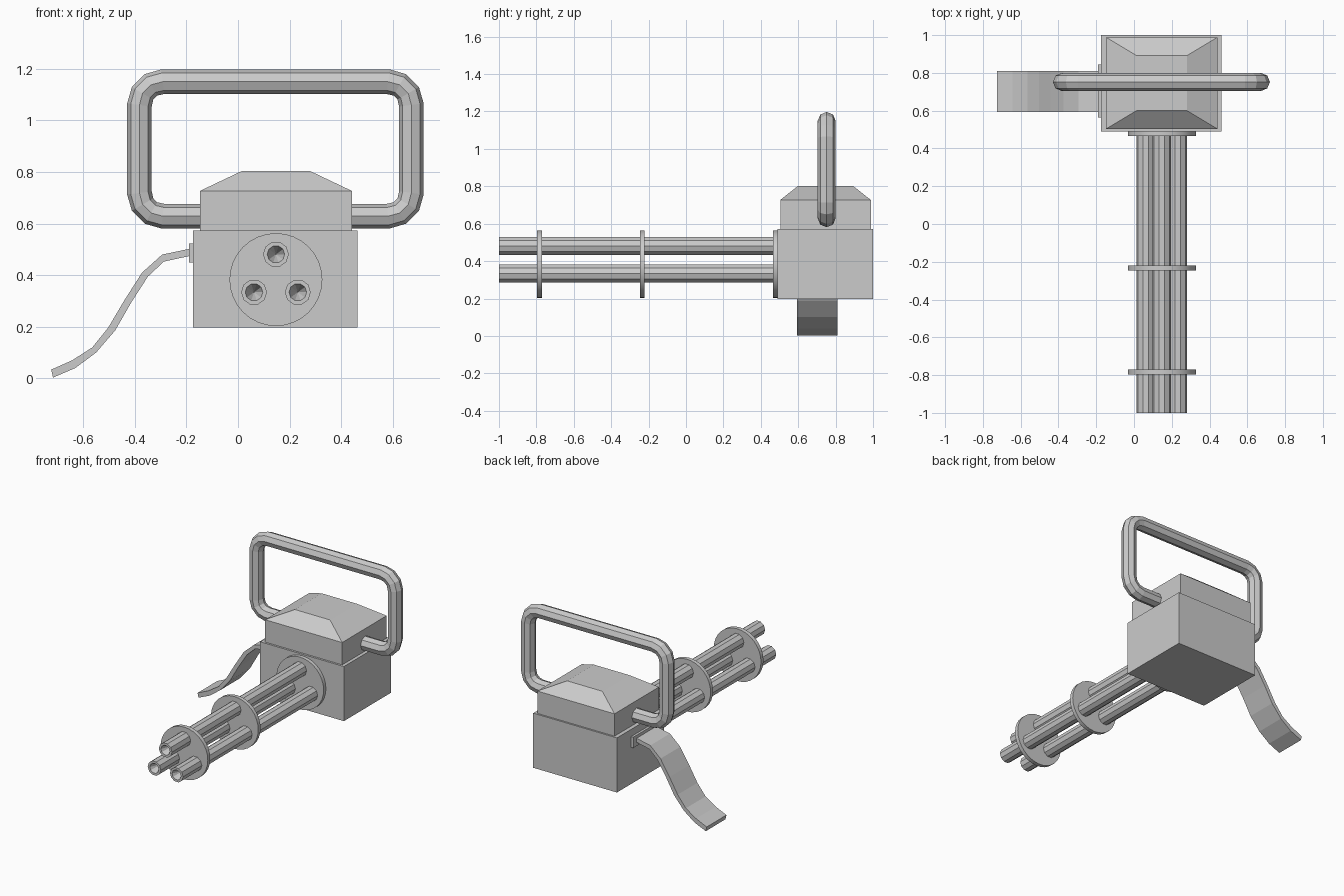
import bpy, bmesh
from math import sin, cos, pi, radians

if "Cube" in bpy.data.objects:
    bpy.data.objects.remove(bpy.data.objects["Cube"])

CX, CZ = 0.147, 0.383  # barrel cluster axis


def finish(name, bm):
    bmesh.ops.recalc_face_normals(bm, faces=bm.faces)
    me = bpy.data.meshes.new(name)
    bm.to_mesh(me)
    bm.free()
    ob = bpy.data.objects.new(name, me)
    bpy.context.collection.objects.link(ob)
    return ob


def loft(name, rings):
    """Skin a stack of closed rings and cap both ends."""
    bm = bmesh.new()
    vs = [[bm.verts.new(p) for p in r] for r in rings]
    n = len(vs[0])
    for a, b in zip(vs, vs[1:]):
        for i in range(n):
            j = (i + 1) % n
            bm.faces.new((a[i], a[j], b[j], b[i]))
    bm.faces.new(vs[0])
    bm.faces.new(vs[-1])
    return finish(name, bm)


def rect(x0, x1, y0, y1, z):
    return [(x0, y0, z), (x1, y0, z), (x1, y1, z), (x0, y1, z)]


def circle(x, y, z, r, n):
    return [(x + r * cos(2 * pi * i / n), y, z + r * sin(2 * pi * i / n)) for i in range(n)]


def box(name, x, y, z):
    return loft(name, [rect(*x, *y, z[0]), rect(*x, *y, z[1])])


# Housing, roof with sloped top, belt socket
box("housing", (-0.174, 0.464), (0.49, 1.0), (0.197, 0.573))
loft("housing_top", [rect(-0.147, 0.441, 0.504, 0.988, 0.573),
                     rect(-0.147, 0.441, 0.504, 0.988, 0.727),
                     rect(0.013, 0.281, 0.6, 0.892, 0.803)])
box("belt_socket", (-0.19, -0.172), (0.564, 0.845), (0.449, 0.523))

# Mounting disc and the two barrel clamps
for name, y0, y1 in (("mount_disc", 0.465, 0.495),
                     ("barrel_clamp_rear", -0.247, -0.221),
                     ("barrel_clamp_front", -0.796, -0.769)):
    ob = loft(name, [circle(CX, y0, CZ, 0.18, 32), circle(CX, y1, CZ, 0.18, 32)])
    bpy.context.view_layer.objects.active = ob
    ob.select_set(True)
    bpy.ops.object.shade_smooth_by_angle(angle=radians(30))
    ob.select_set(False)

# Three barrels with tapered bores
for k in range(3):
    a = pi / 2 + k * 2 * pi / 3
    x, z = CX + 0.098 * cos(a), CZ + 0.098 * sin(a)
    loft(f"barrel_{k + 1}", [circle(x, 0.48, z, 0.05, 10), circle(x, -1.0, z, 0.05, 10),
                             circle(x, -1.0, z, 0.034, 10), circle(x, -0.92, z, 0.001, 10)])

# Carrying handle: rounded rectangle swept with an octagonal tube
R = 0.09
corners = ((0.672 - R, 1.15 - R, 0), (-0.382 + R, 1.15 - R, 90),
           (-0.382 + R, 0.629 + R, 180), (0.672 - R, 0.629 + R, 270))
path = [(x + R * cos(radians(a + s)), z + R * sin(radians(a + s)))
        for x, z, a in corners for s in (0, 30, 60, 90)]
cu = bpy.data.curves.new("carry_handle", "CURVE")
cu.dimensions = "3D"
cu.bevel_depth = 0.048
cu.bevel_resolution = 2
sp = cu.splines.new("POLY")
sp.points.add(len(path) - 1)
for p, (x, z) in zip(sp.points, path):
    p.co = (x, 0.752, z, 1)
sp.use_cyclic_u = True
sp.use_smooth = False
bpy.context.collection.objects.link(bpy.data.objects.new("carry_handle", cu))

# Feed belt: drooping strip given as (upper, lower) edge pairs
edge = [((-0.18, 0.504), (-0.18, 0.476)), ((-0.294, 0.48), (-0.287, 0.453)),
        ((-0.372, 0.41), (-0.349, 0.395)), ((-0.441, 0.302), (-0.414, 0.294)),
        ((-0.503, 0.197), (-0.476, 0.186)), ((-0.565, 0.12), (-0.55, 0.1)),
        ((-0.643, 0.07), (-0.631, 0.04)), ((-0.724, 0.034), (-0.717, 0.003))]
loft("feed_belt", [[(u[0], 0.594, u[1]), (u[0], 0.809, u[1]),
                    (l[0], 0.809, l[1]), (l[0], 0.594, l[1])] for u, l in edge])
